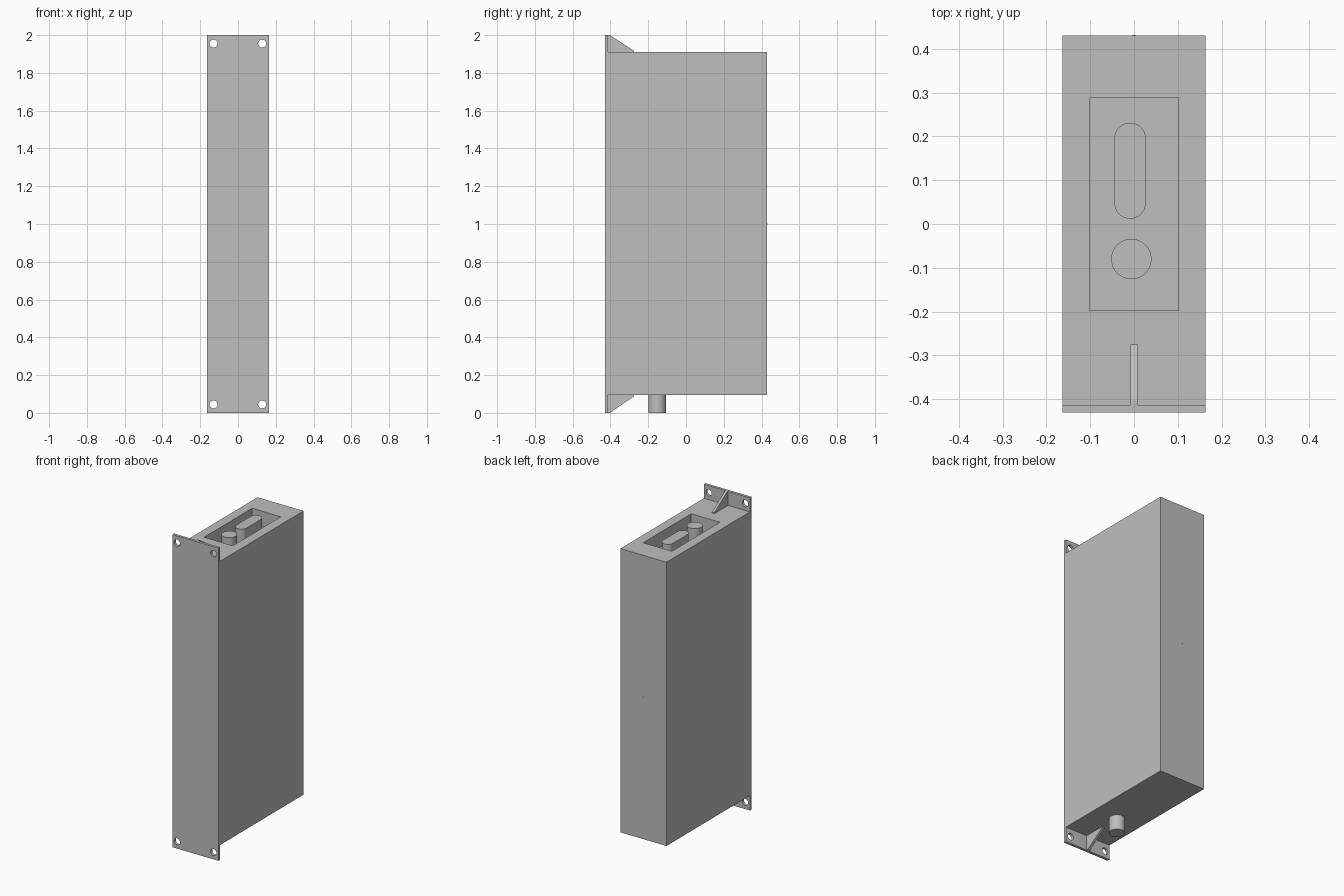
import bpy, bmesh, math
from mathutils import Vector

if "Cube" in bpy.data.objects:
    bpy.data.objects.remove(bpy.data.objects["Cube"])

grey = bpy.data.materials.new("plain_grey")
grey.use_nodes = True
colour = (0.52, 0.52, 0.52, 1)
grey.diffuse_color = colour
grey.node_tree.nodes["Principled BSDF"].inputs["Base Color"].default_value = colour

HALF_W, BACK, FRONT, PLATE_BACK = 0.163, 0.43, -0.43, -0.413
LOW, HIGH, TOP = 0.095, 1.91, 2.0


def prism(name, outline, axis, start, end, smooth=False):
    """Extrude a 2D outline along an axis; other two axes keep their order."""
    def place(p, t):
        co = list(p)
        co.insert("xyz".index(axis), t)
        return Vector(co)
    bm = bmesh.new()
    face = bm.faces.new([bm.verts.new(place(p, start)) for p in outline])
    out = bmesh.ops.extrude_face_region(bm, geom=[face])
    verts = [v for v in out["geom"] if isinstance(v, bmesh.types.BMVert)]
    bmesh.ops.translate(bm, verts=verts, vec=place((0, 0), end - start))
    bmesh.ops.recalc_face_normals(bm, faces=bm.faces)
    mesh = bpy.data.meshes.new(name)
    bm.to_mesh(mesh)
    bm.free()
    mesh.materials.append(grey)
    obj = bpy.data.objects.new(name, mesh)
    bpy.context.collection.objects.link(obj)
    if smooth:
        bpy.ops.object.select_all(action="DESELECT")
        obj.select_set(True)
        bpy.context.view_layer.objects.active = obj
        bpy.ops.object.shade_smooth_by_angle(angle=math.radians(30))
    return obj


def rect(a0, a1, b0, b1):
    return [(a0, b0), (a1, b0), (a1, b1), (a0, b1)]


def capsule(a, b0, b1, r, n=24):
    """Round outline; a full circle when b0 equals b1."""
    pts = []
    for centre, turn in ((b1, 0), (b0, math.pi)):
        for i in range(n + (b0 != b1)):
            t = turn + math.pi * i / n
            pts.append((a + r * math.cos(t), centre + r * math.sin(t)))
    return pts


def cut(target, cutter):
    mod = target.modifiers.new(cutter.name, "BOOLEAN")
    mod.operation, mod.solver, mod.object = "DIFFERENCE", "EXACT", cutter
    cutter.hide_render = True
    cutter.hide_set(True)


# Main housing with the recess in its top
housing = prism("housing", rect(-HALF_W, HALF_W, PLATE_BACK, BACK), "z", LOW, HIGH)
cut(housing, prism("recess_cutter", rect(-0.102, 0.101, -0.197, 0.288), "z", HIGH - 0.095, TOP))

# Posts standing in the recess, and the post underneath
prism("recess_round_post", capsule(-0.006, -0.08, -0.08, 0.046), "z", HIGH - 0.095, HIGH, True)
prism("recess_slot_post", capsule(-0.009, 0.048, 0.195, 0.036), "z", HIGH - 0.095, HIGH, True)
prism("bottom_post", capsule(0, -0.152, -0.152, 0.047), "z", 0, LOW, True)

# Front plate with mounting holes at the corners
plate = prism("front_plate", rect(-HALF_W, HALF_W, 0, TOP), "y", FRONT, PLATE_BACK)
for x in (-0.13, 0.128):
    for z in (0.045, TOP - 0.045):
        cut(plate, prism("hole_cutter", capsule(x, z, z, 0.021), "y", FRONT - 0.05, PLATE_BACK + 0.05))

# Triangular ribs bracing the plate, above and below
rib = [(PLATE_BACK, HIGH), (-0.275, HIGH), (-0.275, HIGH + 0.007), (-0.403, TOP), (PLATE_BACK, TOP)]
prism("top_rib", rib, "x", -0.008, 0.008)
prism("bottom_rib", [(y, LOW + (HIGH - z) * LOW / (TOP - HIGH)) for y, z in rib], "x", -0.008, 0.008)

# Tiny pin in the middle of the back
prism("back_pin", capsule(0, 1, 1, 0.003, 8), "y", BACK - 0.002, BACK + 0.001)
